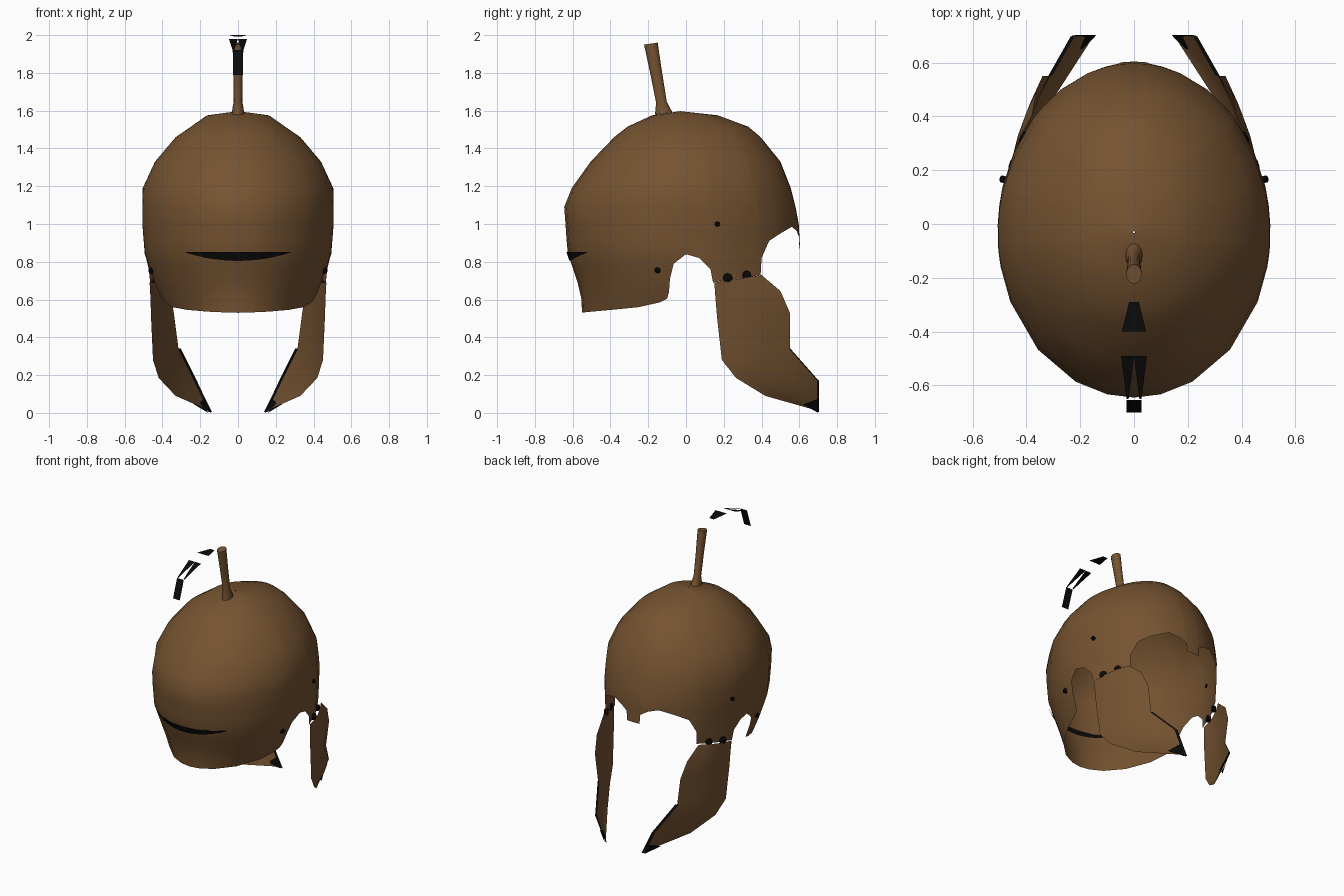
import bpy, math
from mathutils import Vector

if "Cube" in bpy.data.objects:
    bpy.data.objects.remove(bpy.data.objects["Cube"])


def material(name, rgb):
    m = bpy.data.materials.new(name)
    m.diffuse_color = (*rgb, 1)
    m.use_nodes = True
    m.node_tree.nodes["Principled BSDF"].inputs["Base Color"].default_value = m.diffuse_color
    return m


BROWN = material("bronze brown", (0.18, 0.087, 0.031))
BLACK = material("black", (0.003, 0.003, 0.003))


def make(name, verts, faces, mat, mirror=False, smooth=True):
    me = bpy.data.meshes.new(name)
    me.from_pydata([tuple(v) for v in verts], [], faces)
    me.materials.append(mat)
    for p in me.polygons:
        p.use_smooth = smooth
    me.update()
    ob = bpy.data.objects.new(name, me)
    bpy.context.collection.objects.link(ob)
    if mirror:
        mod = ob.modifiers.new("mirror", 'MIRROR')
        mod.use_clip = True
        mod.merge_threshold = 0.002
    return ob


def grid(name, rows, mat, mirror=False, smooth=True):
    n = len(rows[0])
    faces = [(i * n + j, i * n + j + 1, (i + 1) * n + j + 1, (i + 1) * n + j)
             for i in range(len(rows) - 1) for j in range(n - 1)]
    return make(name, [p for r in rows for p in r], faces, mat, mirror, smooth)


# Egg-shaped cross-sections: height, front half-width, back half-width, front y, back y
CY = -0.03
RINGS = [(1.597, .004, .004, -.034, -.026), (1.575, .165, .165, -.18, .17),
         (1.515, .25, .25, -.31, .33), (1.46, .33, .33, -.38, .395),
         (1.33, .44, .44, -.505, .50), (1.19, .505, .505, -.605, .555),
         (1.09, .507, .507, -.645, .58), (1.0, .507, .507, -.638, .597),
         (.85, .495, .495, -.628, .605), (.72, .455, .485, -.583, .605),
         (.63, .42, .48, -.556, .605), (.53, .37, .48, -.55, .605)]


def section(z):
    for a, b in zip(RINGS, RINGS[1:]):
        if z >= b[0]:
            f = min(1, (a[0] - z) / (a[0] - b[0]))
            return [p + (q - p) * f for p, q in zip(a, b)]
    return RINGS[-1]


def surf(t, z, k=1.0):
    """Point on the +x half; t runs from -90 deg (front) to 90 deg (back)."""
    _, wf, wb, yf, yb = section(z)
    w, a = (wf, CY - yf) if t < 0 else (wb, yb - CY)
    return Vector((w * math.cos(t) * k, CY + a * math.sin(t) * k, z))


def angle(y, z):
    _, _, _, yf, yb = section(z)
    a = (CY - yf) if y < CY else (yb - CY)
    return math.asin(max(-1, min(1, (y - CY) / a)))


# Helmet shell with a shaped rim: neck band, ear arch, temple, brow, nose tab
RIM = [(-.54, .532), (-.5, .536), (-.4, .545), (-.25, .56), (-.14, .585),
       (-.1, .605), (-.09, .64), (-.085, .71), (-.065, .79), (0, .84),
       (.07, .82), (.13, .76), (.143, .69), (.27, .71), (.395, .73),
       (.4, .82), (.44, .91), (.5, .95), (.56, .985)]
cols = [(-math.pi / 2, .53)] + [(angle(y, z), z) for y, z in RIM]
cols += [(math.radians(d), z) for d, z in
         ((78, .965), (83.8, .935), (84.2, .87), (90, .87))]
rows = []
for t, zr in cols:
    low = [1.0 + (zr - 1.0) * i / 6 for i in range(1, 7)]
    rows.append([surf(t, z) for z in [r[0] for r in RINGS[:8]] + low])
grid("helmet_shell", rows, BROWN, mirror=True)

# Crescent slit on the front, drawn on both faces of the shell
for side, k in (("outer", 1.008), ("inner", 0.992)):
    slit = []
    for i in range(13):
        u = i / 12
        t = -math.pi / 2 + u * math.radians(34)
        slit.append([surf(t, .852, k), surf(t, .85 - .045 * (1 - u * u), k)])
    grid("front_slit_" + side, slit, BLACK, mirror=True)

# Cheek guards: back-edge and front-edge points row by row
CHEEK = [((.468, .15, .69), (.38, .40, .73)), ((.464, .155, .62), (.36, .50, .645)),
         ((.46, .165, .50), (.34, .55, .53)), ((.45, .19, .28), (.315, .55, .34)),
         ((.42, .265, .185), (.23, .70, .17)), ((.33, .42, .09), (.19, .70, .085)),
         ((.152, .695, .012), (.15, .70, .005))]
rows = []
for i, (a, b) in enumerate(CHEEK):
    a, b = Vector(a), Vector(b)
    bulge = .02 if i < 5 else .004
    rows.append([a.lerp(b, s / 4) + Vector((bulge * math.sin(math.pi * s / 4), 0, 0))
                 for s in range(5)])
grid("cheek_guard", rows, BROWN, mirror=True)

# Black trim along the front edge and tip of the cheek guard
edge = [Vector(b) for _, b in CHEEK[3:]]
grid("cheek_edge_trim", [[p + Vector((.006, -.004, 0)), p + Vector((-.012, .003, 0))]
                         for p in edge], BLACK, mirror=True, smooth=False)
for side, o in (("outer", .008), ("inner", -.008)):
    make("cheek_tip_" + side,
         [(.225 + o, .62, .045), (.187 + o, .70, .075), (.15 + o, .70, .0)],
         [(0, 1, 2)], BLACK, mirror=True, smooth=False)

# Rivets
rv, rf = [], []
for y, z, r in ((.22, .715, .025), (.32, .73, .023), (-.15, .755, .016), (.165, 1.0, .013)):
    t = angle(y, z)
    c = surf(t, z)
    n = Vector((math.cos(t), .8 * math.sin(t), 0)).normalized()
    s = Vector((-n.y, n.x, 0))
    base = len(rv)
    for h, k in ((-.008, 1), (.012, 1), (.018, .5)):
        rv += [c + n * h + (s * math.cos(a) + Vector((0, 0, 1)) * math.sin(a)) * r * k
               for a in [i * math.pi / 4 for i in range(8)]]
    for lv in (0, 8):
        rf += [(base + lv + i, base + lv + (i + 1) % 8,
                base + lv + 8 + (i + 1) % 8, base + lv + 8 + i) for i in range(8)]
    rf += [tuple(base + 16 + i for i in range(8)), tuple(base + 7 - i for i in range(8))]
make("rivets", rv, rf, BLACK, mirror=True, smooth=False)

# Plume holder: leaning stem with a flared foot
N = 12
STEM = [(-.118, 1.585, .032, .046), (-.124, 1.61, .030, .038), (-.13, 1.645, .023, .028),
        (-.158, 1.80, .025, .031), (-.186, 1.955, .029, .036)]
sv = [(rx * math.cos(i * math.tau / N), y + ry * math.sin(i * math.tau / N),
       z + .15 * ry * math.sin(i * math.tau / N))
      for y, z, rx, ry in STEM for i in range(N)]
sf = [(l * N + i, l * N + (i + 1) % N, (l + 1) * N + (i + 1) % N, (l + 1) * N + i)
      for l in range(len(STEM) - 1) for i in range(N)]
sf.append(tuple((len(STEM) - 1) * N + i for i in range(N)))
stem = make("plume_stem", sv, sf, BROWN)
stem.data.polygons[-1].use_smooth = False

# Floating black plume pieces
make("plume_top", [(-.018, -.29, 1.992), (.018, -.29, 1.992), (.045, -.40, 2.0), (-.045, -.40, 2.0)],
     [(0, 1, 2, 3)], BLACK, smooth=False)
make("plume_middle", [(0, -.49, 1.98), (.048, -.49, 1.98), (.028, -.65, 1.92), (.02, -.65, 1.92)],
     [(0, 1, 2, 3)], BLACK, mirror=True, smooth=False)
make("plume_end", [(-.027, -.655, 1.92), (.027, -.655, 1.92), (.027, -.70, 1.79), (-.027, -.70, 1.79)],
     [(0, 1, 2, 3)], BLACK, smooth=False)
